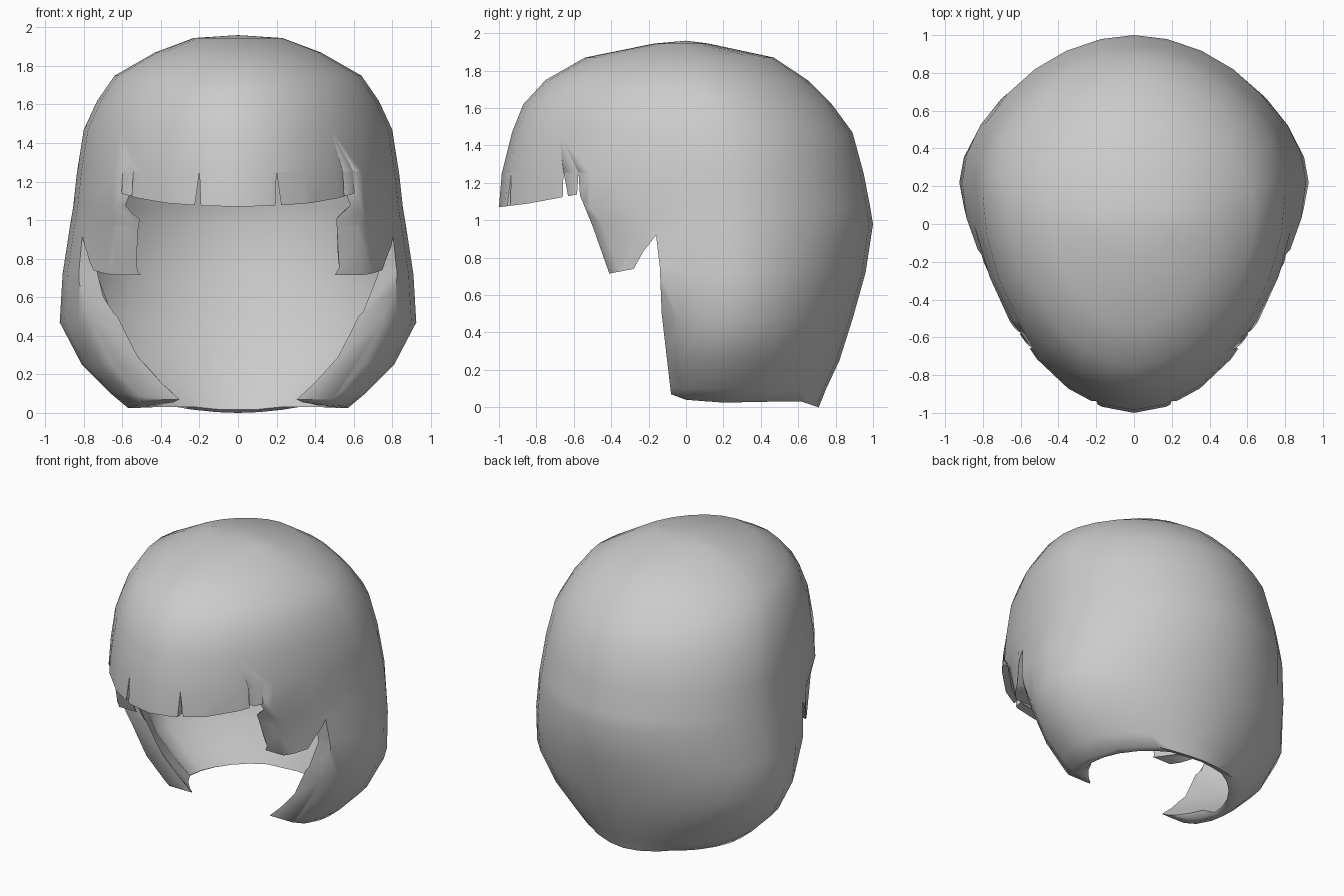
import bpy, bmesh, math

cube = bpy.data.objects.get("Cube")
if cube:
    bpy.data.objects.remove(cube)

mat = bpy.data.materials.new("hair_grey")
mat.use_nodes = True
GREY = (0.6, 0.6, 0.6, 1)
mat.diffuse_color = GREY
mat.node_tree.nodes["Principled BSDF"].inputs["Base Color"].default_value = GREY


def make_object(name, bm):
    bmesh.ops.recalc_face_normals(bm, faces=bm.faces)
    mesh = bpy.data.meshes.new(name)
    bm.to_mesh(mesh)
    bm.free()
    obj = bpy.data.objects.new(name, mesh)
    bpy.context.collection.objects.link(obj)
    return obj


def prism(name, points, axis, start, end):
    """Extrude a 2D outline (y,z along x, or x,z along y)."""
    bm = bmesh.new()
    place = (lambda a, b: (start, a, b)) if axis == "x" else (lambda a, b: (a, start, b))
    face = bm.faces.new([bm.verts.new(place(a, b)) for a, b in points])
    moved = bmesh.ops.extrude_face_region(bm, geom=[face])["geom"]
    step = (end - start, 0, 0) if axis == "x" else (0, end - start, 0)
    bmesh.ops.translate(bm, vec=step, verts=[v for v in moved if isinstance(v, bmesh.types.BMVert)])
    return make_object(name, bm)


# Rings of the hair: height, half width, front y, back y, y of widest point
RINGS = [
    (1.945, .23, -.17, .12, 0), (1.87, .43, -.54, .47, 0), (1.75, .64, -.75, .65, .05),
    (1.62, .73, -.87, .78, .1), (1.47, .80, -.93, .89, .15), (1.25, .835, -.985, .95, .2),
    (1.07, .855, -1, .985, .22), (.98, .87, -.89, 1, .22), (.72, .91, -.74, .96, .22),
    (.47, .925, -.43, .89, .22), (.25, .81, -.35, .82, .2), (.1, .66, -.29, .75, .2),
    (0, .54, -.24, .71, .2),
]
SEGMENTS = 28
POWER = 2 / 1.87


def curved(value):
    return math.copysign(abs(value) ** POWER, value)


def section_point(angle, width, front, back, mid):
    """Egg-shaped section, a little pointed towards the face."""
    s = curved(math.cos(angle))
    return width * curved(math.sin(angle)), mid + s * (back - mid if s > 0 else mid - front)


# Hair shell lofted from the crown to the hem
bm = bmesh.new()
crown = bm.verts.new((0, 0, 1.96))
loops = [[bm.verts.new((*section_point(math.tau * i / SEGMENTS, *shape), z))
          for i in range(SEGMENTS)] for z, *shape in RINGS]
for i in range(SEGMENTS):
    j = (i + 1) % SEGMENTS
    bm.faces.new((crown, loops[0][i], loops[0][j]))
    for upper, lower in zip(loops, loops[1:]):
        bm.faces.new((upper[i], lower[i], lower[j], upper[j]))
hair = make_object("bob_hair", bm)
hair.data.materials.append(mat)

# Thicker strands beside the face, thinner everywhere else
thick = hair.vertex_groups.new(name="thick_strands")
for v in hair.data.vertices:
    beside_face = v.co.z < 1 and v.co.y < .15
    thick.add([v.index], 1 if beside_face else .5, "REPLACE")
solid = hair.modifiers.new("thickness", "SOLIDIFY")
solid.thickness = 0.09
solid.offset = -1
solid.vertex_group = thick.name

# Face opening, side locks and hem, cut from the side
cutters = [prism("face_opening_cutter", [
    (-1.3, 1.07), (-1, 1.07), (-.84, 1.09), (-.57, 1.14), (-.5, .97), (-.41, .715),
    (-.28, .74), (-.23, .83), (-.16, .92), (-.14, .75), (-.13, .5), (-.08, .07),
    (0, .04), (.2, .025), (.45, .03), (.62, .03), (.71, 0), (.72, -.2), (-1.3, -.2)],
    "x", -1.5, 1.5)]

# Narrow gaps between the fringe strands, at the front and at the temples
for side in (-1, 1):
    outline = [(side * .19, 1), (side * .2, 1.25), (side * .235, 1)]
    cutters.append(prism("fringe_gap_cutter", outline, "y", -1.3, -.4))
for back, tip, front in ((-.625, -.655, -.66), (-.565, -.575, -.585)):
    outline = [(back, 1.1), (tip, 1.26), (front, 1.1)]
    cutters.append(prism("temple_gap_cutter", outline, "x", -1.5, 1.5))

for cutter in cutters:
    cutter.hide_render = True
    cutter.hide_viewport = True
    cut = hair.modifiers.new("cut", "BOOLEAN")
    cut.operation = "DIFFERENCE"
    cut.solver = "EXACT"
    cut.object = cutter

# Bake the cuts so the smooth shading follows the final edges
graph = bpy.context.evaluated_depsgraph_get()
baked = bpy.data.meshes.new_from_object(hair.evaluated_get(graph))
hair.modifiers.clear()
hair.data = baked
for cutter in cutters:
    bpy.data.objects.remove(cutter)
bpy.ops.object.select_all(action="DESELECT")
hair.select_set(True)
bpy.context.view_layer.objects.active = hair
bpy.ops.object.shade_smooth_by_angle(angle=math.radians(60))
